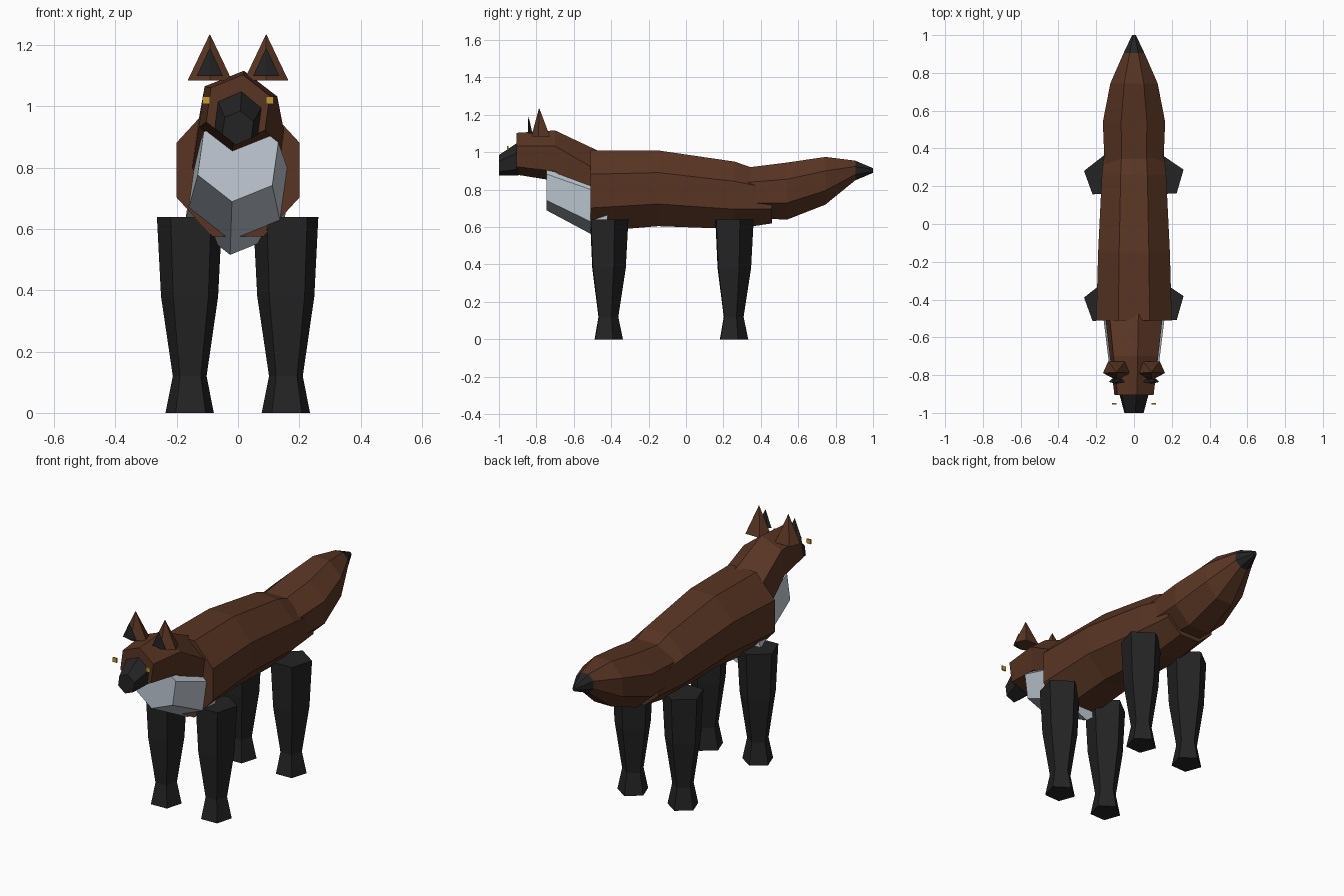
import bpy
from math import cos, sin, radians, pi

cube = bpy.data.objects.get("Cube")
if cube:
    bpy.data.objects.remove(cube, do_unlink=True)


def material(name, rgb):
    mat = bpy.data.materials.new(name)
    mat.use_nodes = True
    mat.diffuse_color = (*rgb, 1)
    mat.node_tree.nodes["Principled BSDF"].inputs["Base Color"].default_value = (*rgb, 1)
    return mat


BROWN = material("russet_brown", (0.100, 0.036, 0.017))
BLACK = material("charcoal", (0.017, 0.017, 0.017))
WHITE = material("pale_grey", (0.54, 0.60, 0.67))
AMBER = material("amber", (0.55, 0.32, 0.03))


def loft(name, mat, sides, turn, rings, upright=False):
    """Join polygon rings (centre, two radii) along y, or along z if upright."""
    verts = []
    for (x, y, z), ra, rb in rings:
        for i in range(sides):
            a = radians(turn) + 2 * pi * i / sides
            u, v = ra * cos(a), rb * sin(a)
            verts.append((x + u, y + v, z) if upright else (x + u, y, z + v))
    faces = [tuple(range(sides))[::-1]]
    for r in range(len(rings) - 1):
        for i in range(sides):
            j = (i + 1) % sides
            faces.append((r * sides + i, r * sides + j,
                          (r + 1) * sides + j, (r + 1) * sides + i))
    last = (len(rings) - 1) * sides
    faces.append(tuple(range(last, last + sides)))
    if not upright:  # rings seen from the front run the other way round
        faces = [f[::-1] for f in faces]
    mesh = bpy.data.meshes.new(name)
    mesh.from_pydata(verts, [], faces)
    mesh.materials.append(mat)
    ob = bpy.data.objects.new(name, mesh)
    bpy.context.collection.objects.link(ob)
    return ob


def span(y, low, high, half_width):
    """Octagon ring with flat top and bottom at the given heights."""
    k = cos(pi / 8)
    return (0, y, (low + high) / 2), half_width / k, (high - low) / 2 / k


# Body and tail
loft("body", BROWN, 8, 22.5, [
    span(-0.51, 0.575, 1.01, 0.20), span(-0.15, 0.605, 1.01, 0.19),
    span(0.26, 0.59, 0.95, 0.17), span(0.46, 0.62, 0.88, 0.15)])
loft("tail", BROWN, 8, 22.5, [
    span(0.30, 0.65, 0.915, 0.155), span(0.54, 0.64, 0.945, 0.165),
    span(0.745, 0.72, 0.975, 0.125), span(0.905, 0.85, 0.955, 0.055)])
loft("tail_tip", BLACK, 8, 22.5, [
    span(0.905, 0.85, 0.955, 0.055), span(1.0, 0.89, 0.915, 0.01)])

# Head, muzzle and chest are slightly turned hexagons
TILT = 22
loft("head_and_neck", BROWN, 6, TILT, [
    ((0, -0.905, 0.992), 0.112, 0.113), ((0, -0.70, 0.982), 0.138, 0.136),
    ((0, -0.40, 0.79), 0.175, 0.187)])
loft("muzzle", BLACK, 6, TILT, [
    ((0, -1.0, 0.93), 0.055, 0.056), ((0, -0.895, 0.966), 0.085, 0.09)])
loft("chest", WHITE, 6, TILT, [
    ((0, -0.745, 0.83), 0.142, 0.142), ((0, -0.42, 0.70), 0.185, 0.186)])

# Paired parts
for side, s in (("left", 1), ("right", -1)):
    loft(side + "_ear", BROWN, 5, -90, [
        ((s * 0.092, -0.772, 1.085), 0.076, 0.055),
        ((s * 0.092, -0.785, 1.235), 0.001, 0.001)], True)
    loft(side + "_inner_ear", BLACK, 5, -90, [
        ((s * 0.092, -0.832, 1.10), 0.045, 0.014),
        ((s * 0.092, -0.842, 1.19), 0.001, 0.001)], True)
    # Eye plate
    loft(side + "_eye", AMBER, 4, 45, [
        ((s * 0.104, -0.956, 1.021), 0.0175, 0.0175),
        ((s * 0.104, -0.948, 1.021), 0.0175, 0.0175)])
    # Legs flare at the paw and swell towards the hip
    for end, y in (("front", -0.42), ("rear", 0.25)):
        loft(f"{side}_{end}_leg", BLACK, 5, 92, [
            ((s * 0.157, y, z), r, r) for z, r in
            ((0, 0.083), (0.12, 0.058), (0.38, 0.098), (0.64, 0.112))], True)
